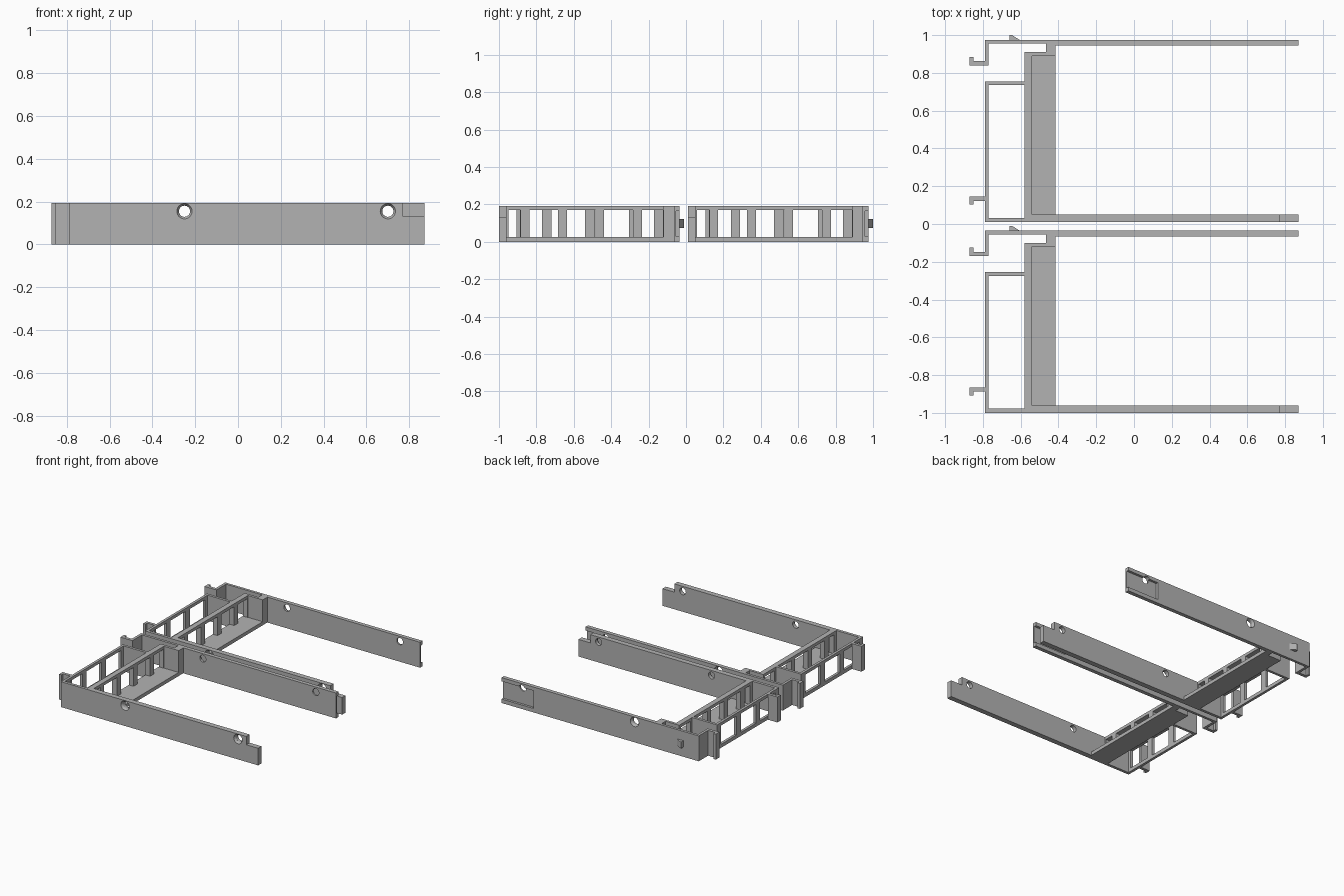
import bpy, bmesh, math
from mathutils import Matrix

if "Cube" in bpy.data.objects:
    bpy.data.objects.remove(bpy.data.objects["Cube"])

H = 0.193            # bracket height
PITCH = 1.01         # spacing between the two brackets
HOLES = (-0.25, 0.70)
HOLE_Z = 0.155

grey = bpy.data.materials.new("grey plastic")
grey.diffuse_color = (0.45, 0.45, 0.45, 1)
grey.use_nodes = True
grey.node_tree.nodes["Principled BSDF"].inputs["Base Color"].default_value = grey.diffuse_color


def finish(bm, name):
    bmesh.ops.recalc_face_normals(bm, faces=bm.faces)
    me = bpy.data.meshes.new(name)
    bm.to_mesh(me)
    bm.free()
    ob = bpy.data.objects.new(name, me)
    me.materials.append(grey)
    bpy.context.collection.objects.link(ob)
    return ob


def prism(name, pts, dy, z0=0.0, z1=H):
    """Extrude a plan outline upwards."""
    bm = bmesh.new()
    f = bm.faces.new([bm.verts.new((x, y + dy, z0)) for x, y in pts])
    r = bmesh.ops.extrude_face_region(bm, geom=[f])
    for v in r["geom"]:
        if isinstance(v, bmesh.types.BMVert):
            v.co.z = z1
    return finish(bm, name)


def boxes(name, items, dy):
    """One object made of boxes given as (x0, x1, y0, y1, z0, z1)."""
    bm = bmesh.new()
    for x0, x1, y0, y1, z0, z1 in items:
        m = (Matrix.Translation(((x0 + x1) / 2, (y0 + y1) / 2 + dy, (z0 + z1) / 2))
             @ Matrix.Diagonal((x1 - x0, y1 - y0, z1 - z0, 1)))
        bmesh.ops.create_cube(bm, size=1, matrix=m)
    return finish(bm, name)


def cone(x, y0, y1, r0, r1):
    """Round cutter along y, radius r0 at y0 and r1 at y1."""
    bm = bmesh.new()
    m = (Matrix.Translation((x, (y0 + y1) / 2, HOLE_Z))
         @ Matrix.Rotation(-math.pi / 2, 4, 'X'))
    bmesh.ops.create_cone(bm, cap_ends=True, segments=32, radius1=r0, radius2=r1,
                          depth=y1 - y0, matrix=m)
    return finish(bm, "hole_cutter")


def cut(ob, cutters):
    bpy.context.view_layer.objects.active = ob
    for c in cutters:
        mod = ob.modifiers.new("cut", 'BOOLEAN')
        mod.operation, mod.solver, mod.object = 'DIFFERENCE', 'EXACT', c
        bpy.ops.object.modifier_apply(modifier=mod.name)
        bpy.data.objects.remove(c)


def ladder(name, x0, x1, y0, y1, windows, dy):
    """Wall with a bottom rail, a top rail and posts between the windows."""
    items = [(x0, x1, y0, y1, 0, 0.027), (x0, x1, y0, y1, 0.17, H)]
    edges = [y0] + [e for w in windows for e in w] + [y1]
    for a, b in zip(edges[::2], edges[1::2]):
        items.append((x0, x1, a, b, 0.027, 0.17))
    return boxes(name, items, dy)


for dy in (0.0, PITCH):
    # Front rail: thin beside the open bay, stepped down at its free end
    rail = prism("front_rail", [(-0.79, -1.0), (0.87, -1.0), (0.87, -0.96),
                                (-0.58, -0.96), (-0.58, -0.978), (-0.79, -0.978)], dy)
    cuts = [boxes("notch_cutter", [(0.77, 0.9, -1.1, -0.9, 0.13, 0.3)], dy)]
    for x in HOLES:
        cuts.append(cone(x, -1.05 + dy, -0.9 + dy, 0.026, 0.026))
        cuts.append(cone(x, -1.002 + dy, -0.985 + dy, 0.037, 0.026))
    cut(rail, cuts)

    # Back rail with its return to the hook and its joint to the inner wall
    rail = prism("back_rail", [(-0.79, -0.035), (0.87, -0.035), (0.87, -0.065),
                               (-0.415, -0.065), (-0.415, -0.12), (-0.58, -0.12),
                               (-0.58, -0.10), (-0.465, -0.10), (-0.465, -0.055),
                               (-0.77, -0.055), (-0.77, -0.17), (-0.87, -0.17),
                               (-0.87, -0.125), (-0.85, -0.125), (-0.85, -0.147),
                               (-0.79, -0.147)], dy)
    cuts = [boxes("recess_cutter", [(0.60, 0.9, -0.053, 0.0, 0.03, 0.165)], dy)]
    for x in HOLES:
        cuts.append(cone(x, -0.09 + dy, 0.0 + dy, 0.026, 0.026))
    cuts.append(cone(HOLES[0], -0.05 + dy, -0.033 + dy, 0.026, 0.037))
    cut(rail, cuts)

    # Snap wedge on the outside of the back rail
    prism("snap_wedge", [(-0.66, -0.036), (-0.605, -0.036), (-0.645, -0.01),
                         (-0.66, -0.01)], dy, 0.073, 0.122)

    # Windowed walls, bay end wall and floor
    ladder("outer_wall", -0.79, -0.77, -0.978, -0.255,
           [(-0.955, -0.77), (-0.72, -0.54), (-0.487, -0.305)], dy)
    ladder("inner_wall", -0.58, -0.54, -0.96, -0.12,
           [(-0.95, -0.884), (-0.838, -0.684), (-0.637, -0.484),
            (-0.438, -0.284), (-0.236, -0.123)], dy)
    boxes("bay_end_wall", [(-0.77, -0.58, -0.275, -0.255, 0, H)], dy)
    boxes("floor", [(-0.54, -0.415, -0.96, -0.12, 0, 0.027)], dy)

    # Hook on the outer wall
    prism("front_hook", [(-0.79, -0.865), (-0.87, -0.865), (-0.87, -0.907),
                         (-0.85, -0.907), (-0.85, -0.887), (-0.79, -0.887)], dy)
